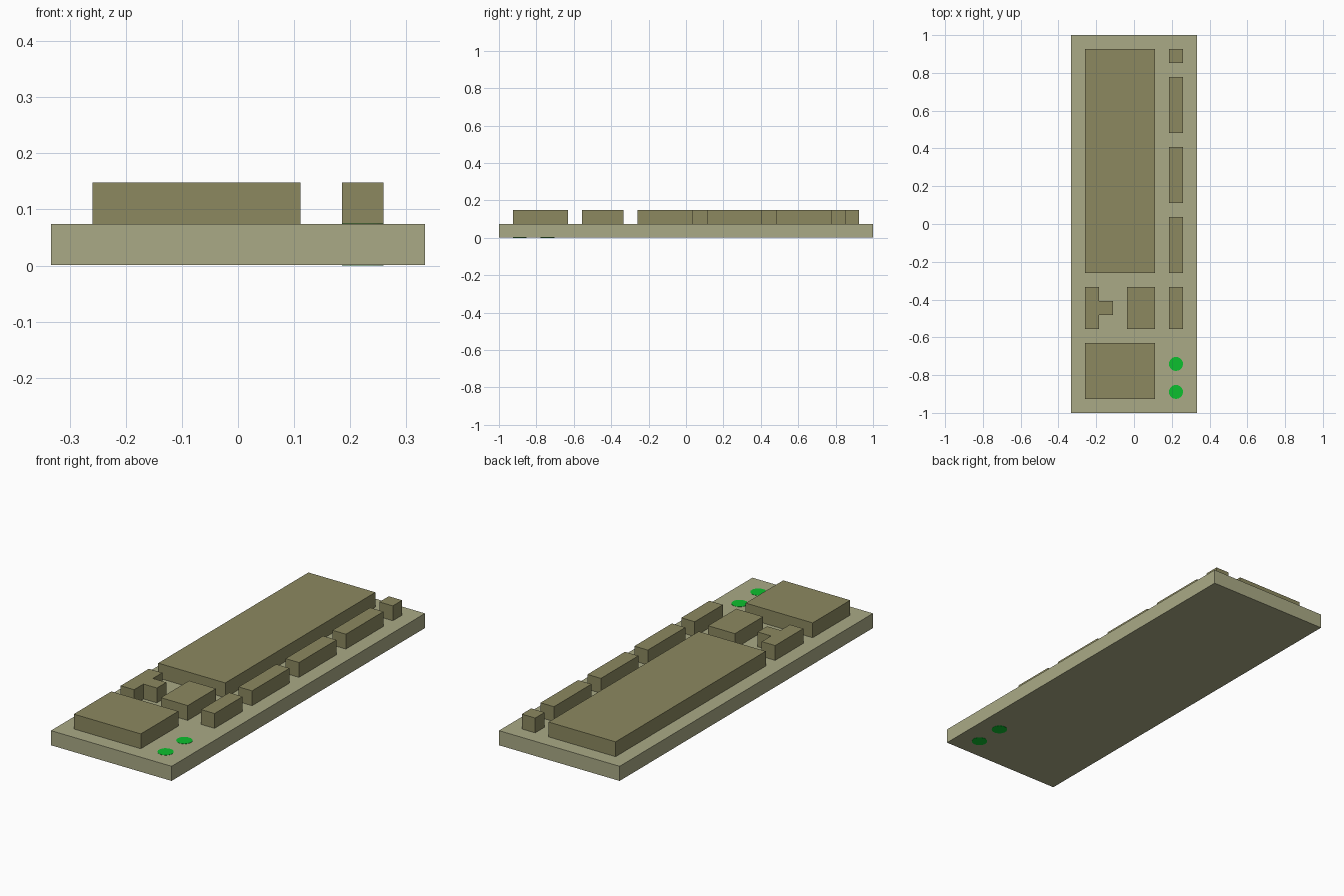
import bpy
import bmesh

U = 2 / 27            # grid module: the slab is 9 x 27 x 1 modules
LIFT = 0.001          # how far the green studs stand proud of the slab

if "Cube" in bpy.data.objects:
    bpy.data.objects.remove(bpy.data.objects["Cube"], do_unlink=True)


def srgb(r, g, b):
    """8-bit sRGB to linear RGBA."""
    def lin(c):
        c /= 255
        return c / 12.92 if c <= 0.04045 else ((c + 0.055) / 1.055) ** 2.4
    return (lin(r), lin(g), lin(b), 1.0)


def material(name, colour):
    mat = bpy.data.materials.new(name)
    mat.use_nodes = True
    mat.diffuse_color = colour
    bsdf = next(n for n in mat.node_tree.nodes if n.type == "BSDF_PRINCIPLED")
    bsdf.inputs["Base Color"].default_value = colour
    return mat


SLAB = material("pale olive", srgb(170, 170, 134))
BLOCK = material("dark olive", srgb(140, 137, 96))
GREEN = material("bright green", srgb(12, 192, 46))


def prism(name, outline, z0, z1, mat):
    """Extrude an outline, in modules from the front right corner, from z0 to z1."""
    bm = bmesh.new()
    verts = [bm.verts.new(((x - 4.5) * U, (y - 13.5) * U, z0)) for x, y in outline]
    face = bm.faces.new(verts)
    top = bmesh.ops.extrude_face_region(bm, geom=[face])["geom"]
    bmesh.ops.translate(bm, vec=(0, 0, z1 - z0),
                        verts=[v for v in top if isinstance(v, bmesh.types.BMVert)])
    bmesh.ops.recalc_face_normals(bm, faces=bm.faces)
    mesh = bpy.data.meshes.new(name)
    bm.to_mesh(mesh)
    bm.free()
    mesh.materials.append(mat)
    obj = bpy.data.objects.new(name, mesh)
    bpy.context.collection.objects.link(obj)
    return obj


def rect(x0, x1, y0, y1):
    return [(x0, y0), (x1, y0), (x1, y1), (x0, y1)]


# Ground slab
prism("base_slab", rect(0, 9, 0, 27), LIFT, U, SLAB)

# Large blocks on the right and middle
prism("long_block", rect(1, 6, 10, 26), U, 2 * U, BLOCK)
prism("front_block", rect(1, 6, 1, 5), U, 2 * U, BLOCK)
prism("middle_block", rect(4, 6, 6, 9), U, 2 * U, BLOCK)

# T-shaped block
prism("t_block", [(1, 6), (2, 6), (2, 7), (3, 7), (3, 8), (2, 8), (2, 9), (1, 9)],
      U, 2 * U, BLOCK)

# Row of narrow blocks along the left edge
for i, (y0, y1) in enumerate([(6, 9), (10, 14), (15, 19), (20, 24), (25, 26)], 1):
    prism(f"row_block_{i}", rect(7, 8, y0, y1), U, 2 * U, BLOCK)

# Green studs running through the slab, seen on top and underneath
for i, y in enumerate((1.5, 3.5), 1):
    bpy.ops.mesh.primitive_cylinder_add(
        vertices=24, radius=U / 2, depth=U + LIFT,
        location=((7.5 - 4.5) * U, (y - 13.5) * U, (U + LIFT) / 2))
    stud = bpy.context.object
    stud.name = f"green_stud_{i}"
    stud.data.materials.append(GREEN)
